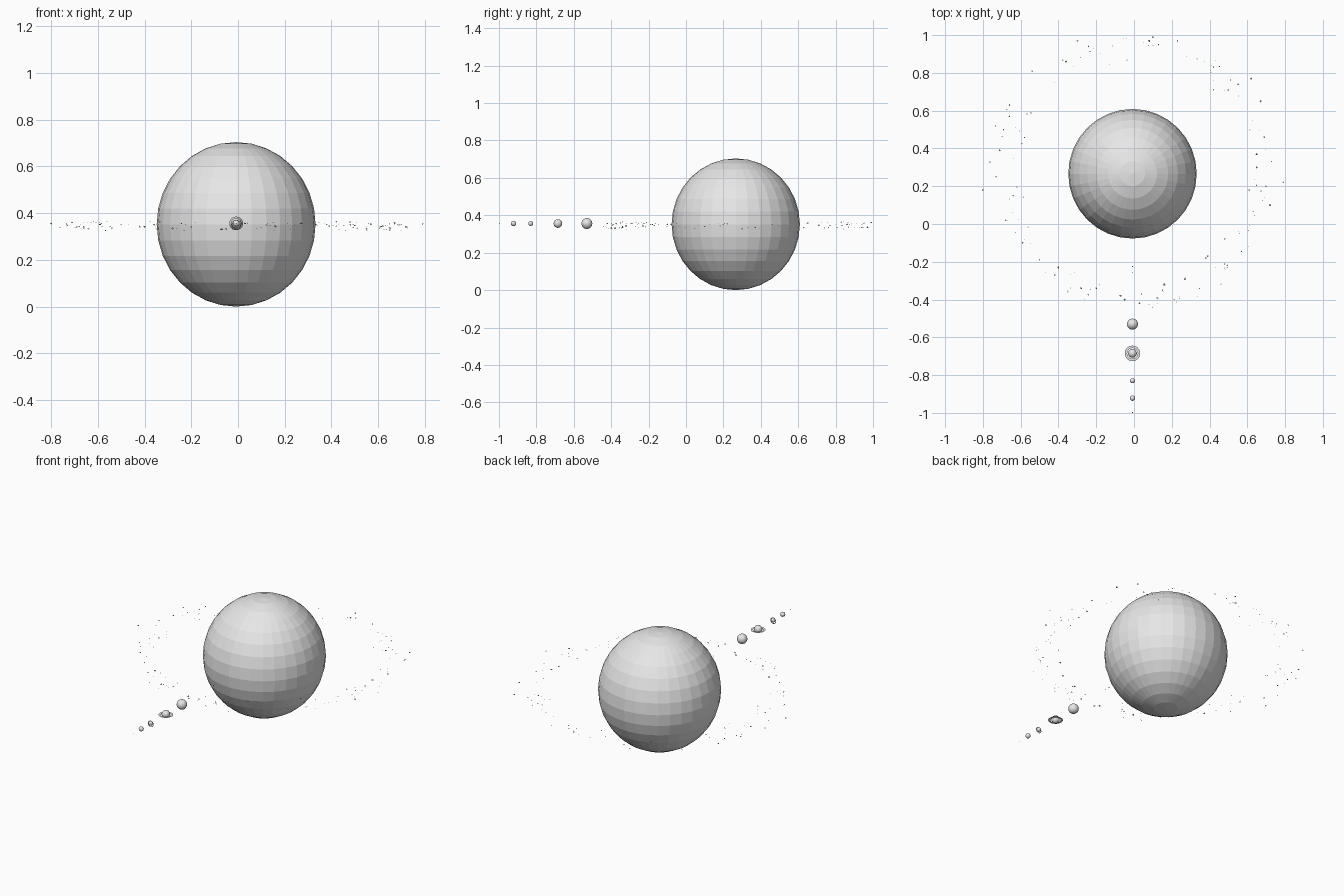
import bpy, bmesh, math, random
from mathutils import Matrix, Vector

random.seed(7)
cube = bpy.data.objects.get("Cube")
if cube:
    bpy.data.objects.remove(cube, do_unlink=True)

grey = bpy.data.materials.new("light grey")
grey.use_nodes = True
grey.diffuse_color = (0.8, 0.8, 0.8, 1)
grey.node_tree.nodes["Principled BSDF"].inputs["Base Color"].default_value = (0.8, 0.8, 0.8, 1)

AXIS_X, SUN_Y, ORBIT_Z = -0.008, 0.266, 0.352


def finish(name, bm):
    mesh = bpy.data.meshes.new(name)
    bm.to_mesh(mesh)
    bm.free()
    mesh.materials.append(grey)
    obj = bpy.data.objects.new(name, mesh)
    bpy.context.collection.objects.link(obj)
    return obj


def ball(name, y, size, segments=32, rings=16):
    bm = bmesh.new()
    bmesh.ops.create_uvsphere(bm, u_segments=segments, v_segments=rings, radius=1)
    bmesh.ops.scale(bm, vec=size, verts=bm.verts)
    obj = finish(name, bm)
    obj.location = (AXIS_X, y, ORBIT_Z)
    return obj


def flat_ring(name, y, inner, outer, tilt, steps=32):
    bm = bmesh.new()
    loops = []
    for r in (inner, outer):
        angles = [math.tau * i / steps for i in range(steps)]
        loops.append([bm.verts.new((r * math.cos(a), r * math.sin(a), 0)) for a in angles])
    for i in range(steps):
        j = (i + 1) % steps
        bm.faces.new((loops[0][i], loops[1][i], loops[1][j], loops[0][j]))
    obj = finish(name, bm)
    obj.location = (AXIS_X, y, ORBIT_Z)
    obj.rotation_euler = tilt


# Central star
ball("sun", SUN_Y, (0.34, 0.343, 0.352))

# Planets lined up in front of the star
planets = [
    ("inner_planet", -0.225, 0.003),
    ("small_inner_planet", -0.255, 0.002),
    ("largest_planet", -0.53, 0.029),
    ("ringed_planet", -0.685, 0.023),
    ("tilted_planet", -0.83, 0.013),
    ("outer_planet", -0.922, 0.014),
    ("dwarf_planet", -0.998, 0.002),
]
for name, y, r in planets:
    ball(name, y, (r, r, r)).location.z += 0.004

# Flat planet rings, one level and one upright
flat_ring("level_ring", -0.685, 0.028, 0.041, (0, 0, 0))
flat_ring("upright_ring", -0.83, 0.015, 0.019, (math.radians(90), 0, 0))

# Asteroid belt: larger rocks at chosen spots, small ones scattered between
rocks = [
    (-.3, .97), (-.24, .94), (-.36, .86), (-.54, .81), (-.66, .63), (-.66, .57),
    (-.69, .5), (-.71, .39), (-.73, .25), (-.8, .18), (-.64, .15), (-.68, .02),
    (-.59, -.1), (-.4, -.23), (-.42, -.27), (-.2, -.34), (-.28, -.34), (-.07, -.38),
    (-.05, -.4), (.03, -.42), (.16, -.32), (.15, -.35), (.27, -.29), (.39, -.17),
    (.38, -.18), (.48, -.08), (.61, .18), (.72, .1), (.79, .22), (.67, .65),
    (.62, .77), (.55, .74), (.5, .71), (.42, .83), (.23, .97), (.13, .95),
    (.08, .97), (.1, .99), (.69, .46), (.65, .37), (.65, .3),
]
spots = [(x, y, random.uniform(0.004, 0.007)) for x, y in rocks]
for i in range(110):
    a = random.uniform(0, math.tau)
    d = random.gauss(0.68, 0.035)
    spots.append((d * math.cos(a), SUN_Y + d * math.sin(a), random.uniform(0.0015, 0.004)))

belt = bmesh.new()
for x, y, r in spots:
    place = Matrix.Translation((x, min(y, 0.99), random.uniform(0.325, 0.365)))
    turn = Matrix.Rotation(random.uniform(0, math.tau), 4, "Z")
    stretch = Matrix.Diagonal((r, r * 0.8, r * 0.5, 1))
    made = bmesh.ops.create_icosphere(belt, subdivisions=1, radius=1,
                                      matrix=place @ turn @ stretch)
    for v in made["verts"]:
        v.co += Vector([random.uniform(-0.2, 0.2) * r for _ in range(3)])
finish("asteroid_belt", belt)
